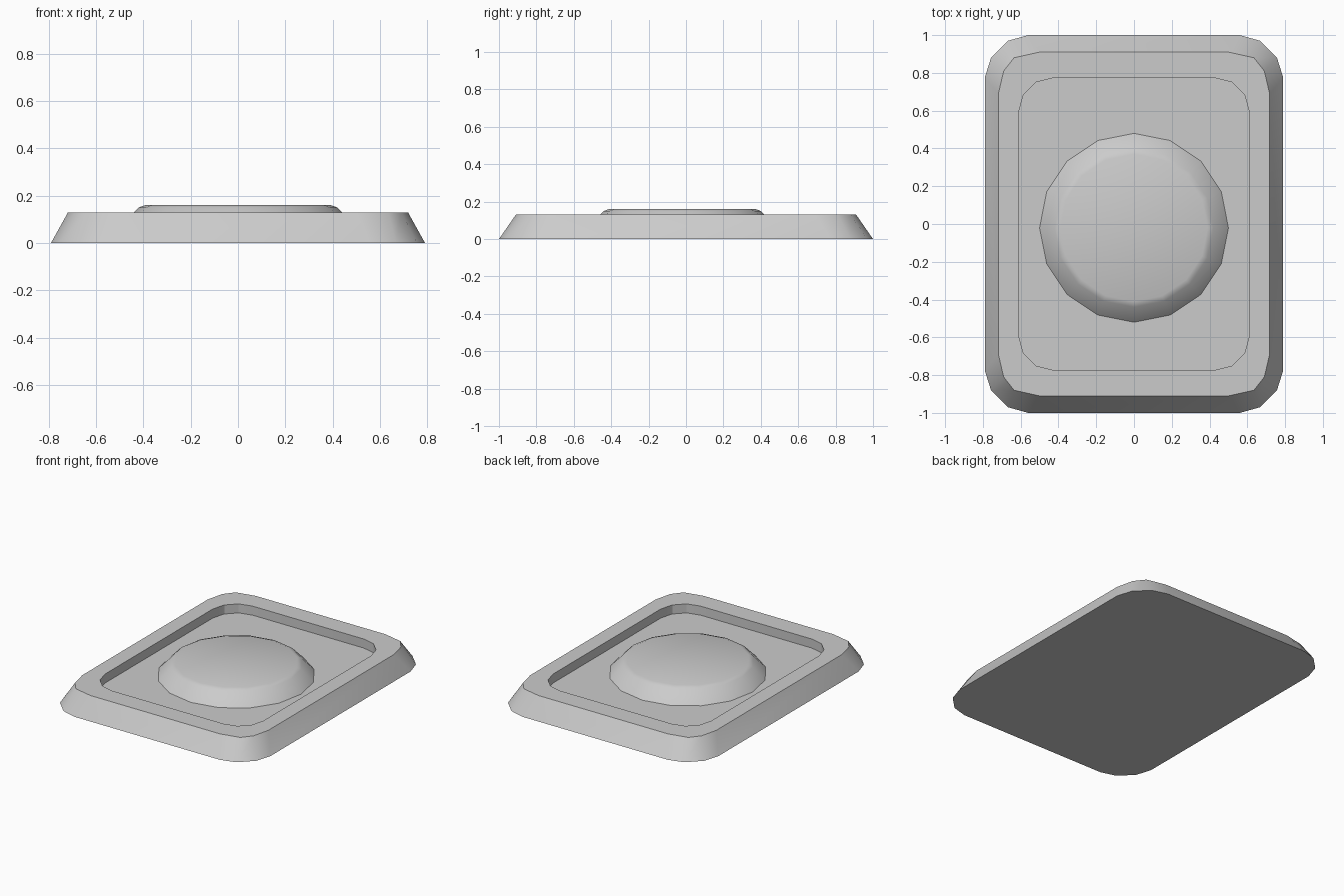
import bpy, bmesh, math

if "Cube" in bpy.data.objects:
    bpy.data.objects.remove(bpy.data.objects["Cube"])

# Corner profiles (first quadrant) of the tray outlines
OUTER = [(0.79, 0.775), (0.757, 0.88), (0.667, 0.97), (0.56, 1.0)]
RIM = [(0.718, 0.69), (0.69, 0.81), (0.635, 0.88), (0.50, 0.91)]
WELL = [(0.61, 0.595), (0.585, 0.685), (0.52, 0.75), (0.43, 0.773)]
FLOOR_Z, RIM_Z = 0.067, 0.13


def outline(corner, z):
    """Mirror a quarter corner into a full counter-clockwise loop."""
    loop = []
    for sx, sy in ((1, 1), (-1, 1), (-1, -1), (1, -1)):
        pts = corner if sx * sy > 0 else corner[::-1]
        loop += [(sx * x, sy * y, z) for x, y in pts]
    return loop


def circle(radius, z, cy=-0.02, sides=16):
    return [(radius * math.cos(2 * math.pi * i / sides),
             cy + radius * math.sin(2 * math.pi * i / sides), z)
            for i in range(sides)]


def loft(name, loops):
    """Skin stacked loops and cap both ends."""
    bm = bmesh.new()
    rings = [[bm.verts.new(p) for p in loop] for loop in loops]
    for a, b in zip(rings, rings[1:]):
        n = len(a)
        for i in range(n):
            j = (i + 1) % n
            bm.faces.new((a[i], a[j], b[j], b[i]))
    bm.faces.new(rings[0][::-1])
    bm.faces.new(rings[-1])
    mesh = bpy.data.meshes.new(name)
    bm.to_mesh(mesh)
    bm.free()
    obj = bpy.data.objects.new(name, mesh)
    bpy.context.collection.objects.link(obj)
    bpy.ops.object.select_all(action='DESELECT')
    obj.select_set(True)
    bpy.context.view_layer.objects.active = obj
    bpy.ops.object.shade_smooth_by_angle(angle=math.radians(28))
    return obj


# Sloped plate with a straight-walled recess
loft("base_plate", [outline(OUTER, 0), outline(RIM, RIM_Z),
                    outline(WELL, RIM_Z), outline(WELL, FLOOR_Z)])

# Low round button standing in the recess
loft("round_button", [circle(0.50, FLOOR_Z), circle(0.42, 0.15),
                      circle(0.39, 0.161)])
